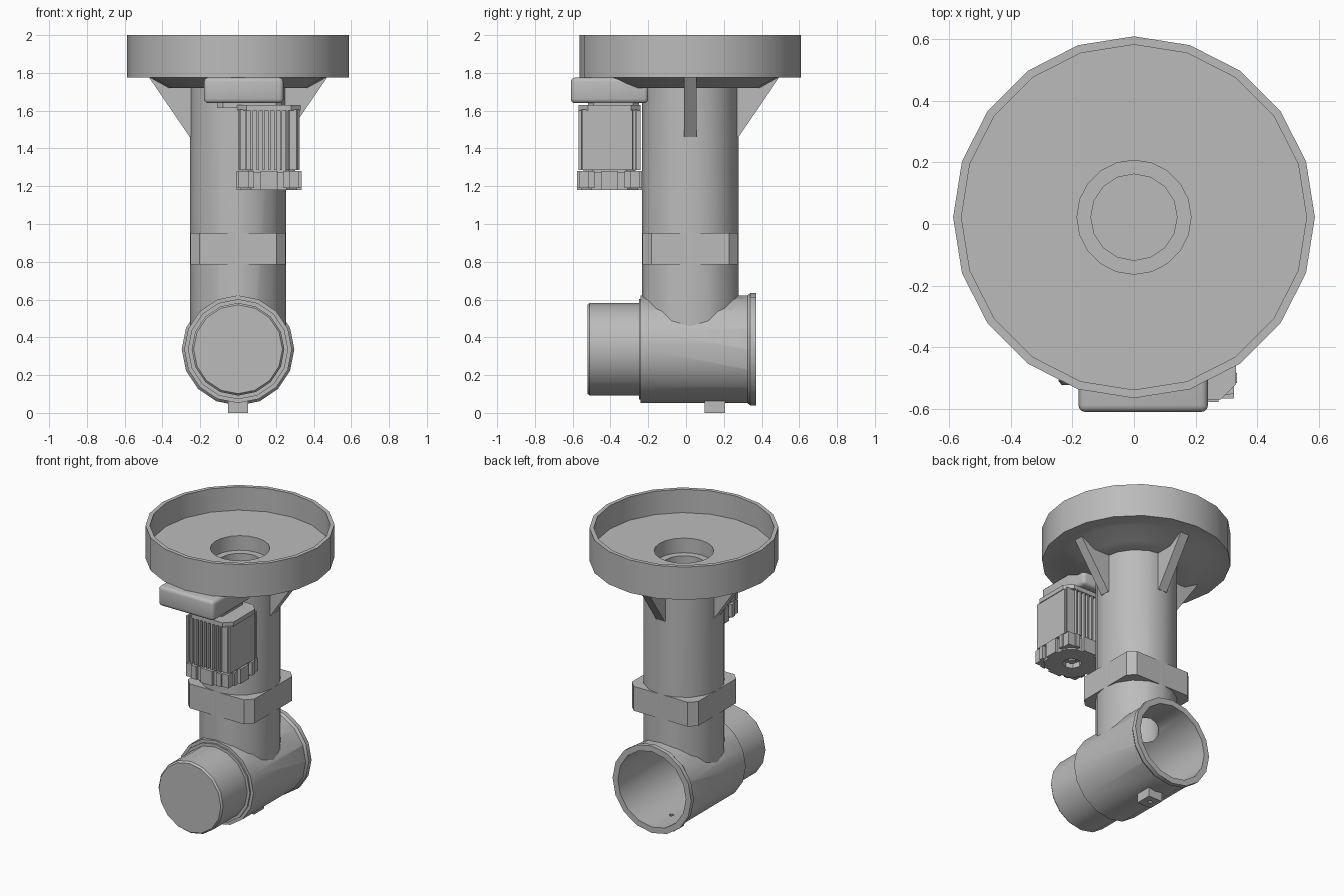
import bpy, bmesh, math
from mathutils import Matrix, Vector

cube = bpy.data.objects.get("Cube")
if cube:
    bpy.data.objects.remove(cube, do_unlink=True)

grey = bpy.data.materials.new("plain grey")
grey.use_nodes = True
grey.diffuse_color = (0.5, 0.5, 0.5, 1)
grey.node_tree.nodes["Principled BSDF"].inputs["Base Color"].default_value = (0.5, 0.5, 0.5, 1)

CY = 0.022            # y of the upright pipe axis
CZ = 0.337            # z of the cross pipe axis
UPRIGHT = Matrix.Translation((0, CY, 0))
ALONG_Y = Matrix.Translation((0, 0, CZ)) @ Matrix.Rotation(-math.pi / 2, 4, 'X')


def finish(name, bm, matrix=Matrix()):
    bmesh.ops.transform(bm, matrix=matrix, verts=bm.verts)
    bmesh.ops.recalc_face_normals(bm, faces=bm.faces)
    mesh = bpy.data.meshes.new(name)
    bm.to_mesh(mesh)
    bm.free()
    mesh.materials.append(grey)
    obj = bpy.data.objects.new(name, mesh)
    bpy.context.collection.objects.link(obj)
    return obj


def lathe(name, profile, segs, matrix, ring=False):
    """Turn (radius, height) points about z; a ring profile is closed on itself."""
    bm = bmesh.new()
    loops = [[bm.verts.new((r * math.cos(math.tau * i / segs), r * math.sin(math.tau * i / segs), h))
              for i in range(segs)] for r, h in profile]
    pairs = list(zip(loops, loops[1:]))
    if ring:
        pairs.append((loops[-1], loops[0]))
    else:
        bm.faces.new(loops[0])
        bm.faces.new(loops[-1])
    for a, b in pairs:
        for i in range(segs):
            j = (i + 1) % segs
            bm.faces.new((a[i], a[j], b[j], b[i]))
    return finish(name, bm, matrix)


def tube(name, r, h0, h1, matrix, segs=16):
    return lathe(name, [(r, h0), (r, h1)], segs, matrix)


def prism(name, points, depth, matrix=Matrix()):
    """Extrude a flat outline along z."""
    bm = bmesh.new()
    face = bm.faces.new([bm.verts.new((x, y, 0)) for x, y in points])
    new = bmesh.ops.extrude_face_region(bm, geom=[face])["geom"]
    bmesh.ops.translate(bm, vec=(0, 0, depth), verts=[v for v in new if isinstance(v, bmesh.types.BMVert)])
    return finish(name, bm, matrix)


def block(name, center, half_x, half_y, z0, z1, cut=0.0):
    """Upright box whose vertical corners are chamfered by cut."""
    pts = []
    for sx, sy in ((1, 1), (-1, 1), (-1, -1), (1, -1)):
        a = (sx * half_x, sy * (half_y - cut))
        b = (sx * (half_x - cut), sy * half_y)
        pts += [a] if cut == 0 else ([a, b] if sx * sy > 0 else [b, a])
    return prism(name, pts, z1 - z0, Matrix.Translation((center[0], center[1], z0)))


def modify(obj, kind, **settings):
    mod = obj.modifiers.new(kind.title(), kind)
    for key, value in settings.items():
        setattr(mod, key, value)
    bpy.context.view_layer.objects.active = obj
    bpy.ops.object.modifier_apply(modifier=mod.name)


def boolean(obj, other, operation):
    modify(obj, 'BOOLEAN', object=other, operation=operation, solver='EXACT')
    bpy.data.objects.remove(other, do_unlink=True)


# Open bowl with a tapered seat underneath
lathe("bowl", [(.185, 1.72), (.37, 1.72), (.47, 1.775), (.587, 1.775), (.587, 2.0),
               (.56, 2.0), (.56, 1.84), (.185, 1.84)], 20, UPRIGHT, ring=True)

# Tee body: upright pipe, cross pipe, rear rim, plug and drain boss
body = tube("tee_body", .255, CZ, 1.74, UPRIGHT)
boolean(body, tube("cross_pipe", .285, -.24, .35, ALONG_Y), 'UNION')
boolean(body, lathe("rear_rim", [(.285, .325), (.298, .34), (.298, .37), (.27, .37)], 16, ALONG_Y), 'UNION')
boolean(body, block("drain_boss", (0, .152), .053, .055, 0, .1), 'UNION')
boolean(body, tube("cross_bore", .258, -.22, .5, ALONG_Y), 'DIFFERENCE')
boolean(body, tube("upright_bore", .14, CZ, 1.9, UPRIGHT), 'DIFFERENCE')
boolean(body, tube("drain_bore", .015, -.1, .2, Matrix.Translation((0, .155, 0)), 10), 'DIFFERENCE')
lathe("front_plug", [(.235, -.522), (.245, -.51), (.245, -.25), (.265, -.25), (.265, -.23)], 16, ALONG_Y)

# Square collar around the upright pipe
block("collar", (0, CY), .252, .252, .785, .952, .047)

# Gussets on the two sides and the back
for i, side in enumerate(("left", "back", "right")):
    turn = Matrix.Rotation(i * math.pi / 2, 4, 'Z') @ Matrix.Rotation(math.pi / 2, 4, 'X')
    prism("gusset_" + side, [(.24, 1.46), (.255, 1.46), (.47, 1.775), (.24, 1.775)], .065,
          UPRIGHT @ turn @ Matrix.Translation((0, 0, -.0325)))

# Gearbox and the adapter plates beneath it
gearbox = block("gearbox", (.03, -.405), .21, .205, 1.64, 1.775)
modify(gearbox, 'BEVEL', width=.022, segments=3)
block("adapter_plate", (.06, -.385), .17, .135, 1.615, 1.65, .03)
MX, MY = .163, -.405
block("motor_flange", (MX, MY), .168, .165, 1.6, 1.63, .05)

# Finned motor
block("motor_core", (MX, MY), .138, .138, 1.26, 1.61, .05)
for i in range(9):
    x = MX - .152 + i * .031
    for s, side in ((-1, "front"), (1, "back")):
        block(f"fin_{side}_{i}", (x, MY + s * .125), .006, .038, 1.285, 1.605)
for i, y in enumerate((-.14, -.11, .11, .14)):
    for s, side in ((-1, "right"), (1, "left")):
        block(f"fin_{side}_{i}", (MX + s * .125, MY + y), .036, .006, 1.285, 1.605)
block("terminal_panel", (MX + .125, MY + .01), .038, .112, 1.285, 1.605)
block("corner_panel", (MX + .128, MY - .115), .034, .035, 1.285, 1.605, .015)

# Fan cover with a toothed edge and a recessed end
cover = block("fan_cover", (MX, MY), .15, .15, 1.18, 1.275, .055)
hub = Matrix.Translation((MX, MY, 0))
boolean(cover, tube("cover_recess", .06, 1.1, 1.215, hub, 8), 'DIFFERENCE')
tube("motor_shaft", .025, 1.19, 1.23, hub, 10)
for i in range(4):
    turn = hub @ Matrix.Rotation(i * math.pi / 2, 4, 'Z')
    for j, offset in enumerate((-.145, -.095, 0, .095, .145)):
        half = .045 if j == 2 else .016
        reach = .172 if j in (1, 2, 3) else .16
        low = 1.18 if j == 2 else 1.19
        prism(f"cover_tooth_{i}_{j}", [(offset - half, .11), (offset + half, .11),
              (offset + half, reach), (offset - half, reach)], 1.28 - low,
              turn @ Matrix.Translation((0, 0, low)))

# Smooth the round parts, keep the edges crisp
bpy.ops.object.select_all(action='DESELECT')
for obj in bpy.context.collection.objects:
    if obj.type == 'MESH' and obj.data.materials and obj.data.materials[0] == grey:
        obj.select_set(True)
        bpy.context.view_layer.objects.active = obj
bpy.ops.object.shade_smooth_by_angle(angle=math.radians(32))
